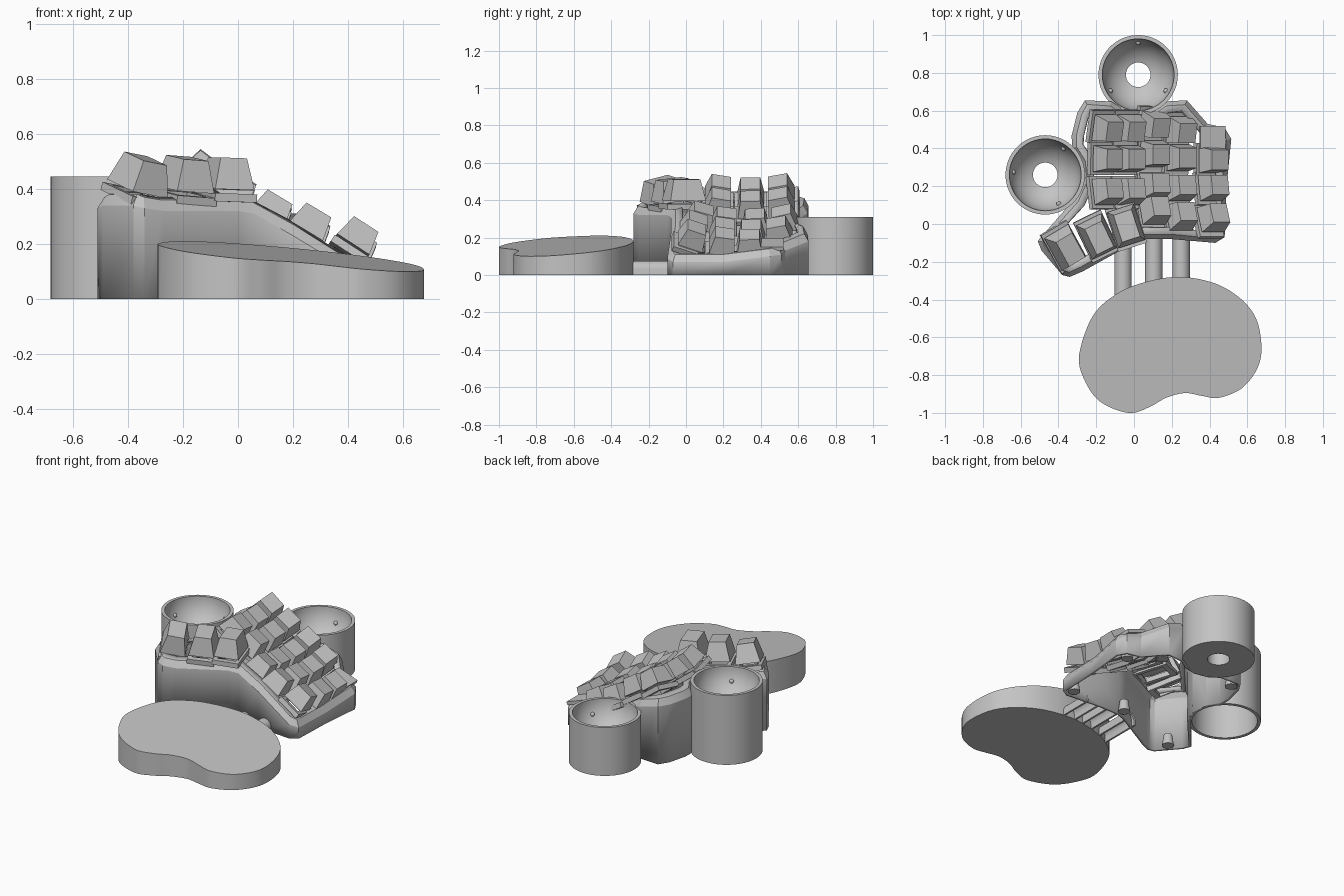
import bpy, bmesh, math
from mathutils import Matrix, Vector

cube = bpy.data.objects.get("Cube")
if cube:
    bpy.data.objects.remove(cube, do_unlink=True)

grey = bpy.data.materials.new("plain grey")
grey.use_nodes = True
grey.diffuse_color = (0.55, 0.55, 0.55, 1)
grey.node_tree.nodes["Principled BSDF"].inputs["Base Color"].default_value = (0.55, 0.55, 0.55, 1)


def finish(name, bm, smooth=None, recalc=True):
    if recalc:
        bmesh.ops.recalc_face_normals(bm, faces=bm.faces)
    mesh = bpy.data.meshes.new(name)
    bm.to_mesh(mesh)
    bm.free()
    mesh.materials.append(grey)
    obj = bpy.data.objects.new(name, mesh)
    bpy.context.collection.objects.link(obj)
    if smooth:
        bpy.ops.object.select_all(action='DESELECT')
        obj.select_set(True)
        bpy.context.view_layer.objects.active = obj
        bpy.ops.object.shade_smooth_by_angle(angle=math.radians(smooth))
    return obj


def bridge(bm, a, b):
    n = len(a)
    for i in range(n):
        j = (i + 1) % n
        bm.faces.new((a[i], a[j], b[j], b[i]))


def ring(bm, pts, mat=Matrix()):
    return [bm.verts.new(mat @ Vector(p)) for p in pts]


def rect(w, d, z):
    return [(sx * w / 2, sy * d / 2, z) for sx, sy in ((-1, -1), (1, -1), (1, 1), (-1, 1))]


def turn(deg, axis):
    return Matrix.Rotation(math.radians(deg), 4, axis)


# Tapered keycap with its square socket frame underneath
def key(name, mat, w, d, h, taper):
    bm = bmesh.new()
    low = ring(bm, rect(w, d, -h / 2), mat)
    top = ring(bm, rect(w - taper, d - taper, h / 2), mat)
    bridge(bm, low, top)
    bm.faces.new(top)
    bm.faces.new(low)
    finish(name + "_cap", bm)
    bm = bmesh.new()
    z0, z1 = -h / 2 - 0.045, -h / 2 - 0.015
    loops = [ring(bm, rect(w + ex, d + ey, z), mat)
             for ex, ey, z in ((0.01, 0.035, z0), (0.01, 0.035, z1), (-0.04, -0.03, z1), (-0.04, -0.03, z0))]
    for i in range(4):
        bridge(bm, loops[i], loops[(i + 1) % 4])
    finish(name + "_socket", bm)


# Curved key well: x, height, sideways tilt and row positions of each column
columns = [(-0.13, 0.45, 37, (0.5, 0.345, 0.18)),
           (-0.01, 0.38, 33, (0.5, 0.345, 0.18)),
           (0.12, 0.285, 31, (0.52, 0.37, 0.21, 0.08)),
           (0.26, 0.228, 31, (0.49, 0.35, 0.2, 0.05)),
           (0.43, 0.175, 33, (0.34, 0.2, 0.04))]
for c, (x, z, tilt, rows) in enumerate(columns):
    for r, y in enumerate(rows):
        off = y - 0.33
        mat = (Matrix.Translation((x, y, z + 0.5 * off * off))
               @ turn(tilt, 'Y') @ Matrix.Rotation(1.3 * off, 4, 'X'))
        key(f"key_{c}_{r}", mat, 0.14, 0.14, 0.1, 0.035)

# Thumb keys, leaning forward toward the outer end
for i, (x, y, yaw, roll, lean) in enumerate([(-0.35, -0.13, 31, 10, 13), (-0.19, -0.07, 26, 4, 6),
                                             (-0.04, -0.01, 18, 2, 0)]):
    mat = Matrix.Translation((x, y, 0.455)) @ turn(yaw, 'Z') @ turn(roll, 'Y') @ turn(lean, 'X')
    key(f"thumb_key_{i}", mat, 0.15, 0.2, 0.115, 0.05)

# Blank plate closing the back corner of the well
bm = bmesh.new()
bmesh.ops.create_cube(bm, size=1, matrix=Matrix.Translation((0.415, 0.46, 0.165)) @ turn(20, 'Y')
                      @ Matrix.Diagonal((0.14, 0.12, 0.02, 1)))
finish("corner_plate", bm)


# Case wall: outline points with rim height, hugging both cups
def arc(cx, cy, angles, heights):
    return [(cx + 0.2 * math.cos(math.radians(a)), cy + 0.2 * math.sin(math.radians(a)), h)
            for a, h in zip(angles, heights)]


BACK, SIDE = (0.022, 0.79), (-0.47, 0.26)
outline = [(-0.51, -0.09, 0.38), (-0.49, -0.14, 0.39), (-0.38, -0.27, 0.39), (-0.34, -0.28, 0.38),
           (-0.27, -0.25, 0.37), (0.0, -0.1, 0.37), (0.06, -0.08, 0.36), (0.2, -0.08, 0.28),
           (0.43, -0.1, 0.14), (0.48, -0.07, 0.12), (0.49, 0.2, 0.12), (0.515, 0.45, 0.15),
           (0.48, 0.51, 0.16), (0.39, 0.53, 0.18), (0.28, 0.655, 0.23)]
outline += arc(*BACK, (-45, -67, -90, -113, -135), (0.27, 0.29, 0.32, 0.35, 0.38))
outline += [(-0.26, 0.655, 0.42), (-0.3, 0.59, 0.42), (-0.33, 0.47, 0.42)]
outline += arc(*SIDE, (45, 20, -10, -40), (0.42, 0.42, 0.41, 0.39))


def inset(dist, drop):
    out = []
    for i, (x, y, z) in enumerate(outline):
        here = Vector((x, y))
        before = (here - Vector(outline[i - 1][:2])).normalized()
        after = (Vector(outline[(i + 1) % len(outline)][:2]) - here).normalized()
        normal = Vector((-(before.y + after.y), before.x + after.x)).normalized()
        p = here + normal * dist
        out.append((p.x, p.y, z - drop))
    return out


bm = bmesh.new()
loops = [ring(bm, [(x, y, 0) for x, y, z in outline])]
loops += [ring(bm, inset(d, drop)) for d, drop in ((0, 0.05), (0.025, 0.01), (0.06, 0))]
for a, b in zip(loops, loops[1:]):
    bridge(bm, a, b)
case = finish("case_wall", bm, 25, recalc=False)
shell = case.modifiers.new("thickness", 'SOLIDIFY')
shell.thickness = 0.018
shell.offset = -1

# Screw posts inside the case
for i, (x, y) in enumerate([(-0.4, -0.17), (-0.24, 0.59), (0.27, 0.58), (0.43, 0.45), (0.42, -0.04), (0.05, -0.03)]):
    bm = bmesh.new()
    bmesh.ops.create_cone(bm, cap_ends=True, segments=20, radius1=0.035, radius2=0.025, depth=0.07,
                          matrix=Matrix.Translation((x, y, 0.037)))
    finish(f"screw_post_{i}", bm, 40)


# Ball cups: turned profile with a hemispherical bowl and a hole
def cup(name, centre, h, hollow, bearings):
    def bowl(radius, hole, start=0.0):
        end = math.acos(hole / radius)
        angles = [start + (end - start) * k / 14 for k in range(15)]
        return [(radius * math.cos(a), h - radius * math.sin(a)) for a in angles]
    profile = [(0.21, 0), (0.21, h)] + bowl(0.19, 0.065)
    if hollow:
        profile += bowl(0.205, 0.065, 0.4)[::-1] + [(0.19, 0)]
    else:
        profile += [(0.065, 0)]
    bm = bmesh.new()
    steps = 64
    loops = []
    for k in range(steps):
        a = 2 * math.pi * k / steps
        loops.append(ring(bm, [(centre[0] + r * math.cos(a), centre[1] + r * math.sin(a), z)
                               for r, z in profile]))
    for k in range(steps):
        bridge(bm, loops[k], loops[(k + 1) % steps])
    finish(name, bm, 40)
    for i, deg in enumerate(bearings):
        a = math.radians(deg)
        bm = bmesh.new()
        spot = (centre[0] + 0.17 * math.cos(a), centre[1] + 0.17 * math.sin(a), h - 0.085)
        bmesh.ops.create_uvsphere(bm, u_segments=12, v_segments=8, radius=0.013,
                                  matrix=Matrix.Translation(spot))
        finish(f"{name}_bearing_{i}", bm, 60)


cup("back_cup", BACK, 0.31, False, (90, 210, 330))
cup("side_cup", SIDE, 0.445, True, (55, 175, 295))

# Wrist rest: smooth kidney outline with a sloping top
kidney = [(-0.29, -0.69), (-0.265, -0.82), (-0.18, -0.94), (-0.03, -1.0), (0.08, -0.97), (0.17, -0.92),
          (0.27, -0.895), (0.36, -0.91), (0.45, -0.92), (0.57, -0.87), (0.65, -0.77), (0.675, -0.66),
          (0.65, -0.51), (0.57, -0.4), (0.43, -0.315), (0.24, -0.28), (0.05, -0.31), (-0.1, -0.375),
          (-0.22, -0.49)]
edge = []
for i in range(len(kidney)):
    p0, p1, p2, p3 = (Vector(kidney[(i + k) % len(kidney)]) for k in (-1, 0, 1, 2))
    for s in range(6):
        t = s / 6
        edge.append(0.5 * (2 * p1 + (p2 - p0) * t + (2 * p0 - 5 * p1 + 4 * p2 - p3) * t ** 2
                           + (3 * p1 - p0 - 3 * p2 + p3) * t ** 3))
bm = bmesh.new()
low = ring(bm, [(p.x, p.y, 0) for p in edge])
top = ring(bm, [(p.x, p.y, 0.2275 - 0.1 * p.x + 0.08 * p.y) for p in edge])
bridge(bm, low, top)
bm.faces.new(top)
bm.faces.new(low)
finish("wrist_rest", bm, 30)

# Arched rails joining the rest to the case
for i, (x, front, back) in enumerate([(-0.058, -0.38, -0.11), (0.105, -0.32, -0.07), (0.25, -0.3, -0.07)]):
    section = [(0.046, 0)] + [(0.046 * math.cos(math.pi * k / 12), 0.03 + 0.046 * math.sin(math.pi * k / 12))
                              for k in range(13)] + [(-0.046, 0)]
    section += [(u * 0.75, max(0, v - 0.011)) for u, v in reversed(section)]
    bm = bmesh.new()
    a = ring(bm, [(x + u, front, v) for u, v in section])
    b = ring(bm, [(x + u, back, v) for u, v in section])
    bridge(bm, a, b)
    bm.faces.new(a)
    bm.faces.new(b)
    finish(f"rail_{i}", bm, 40)
